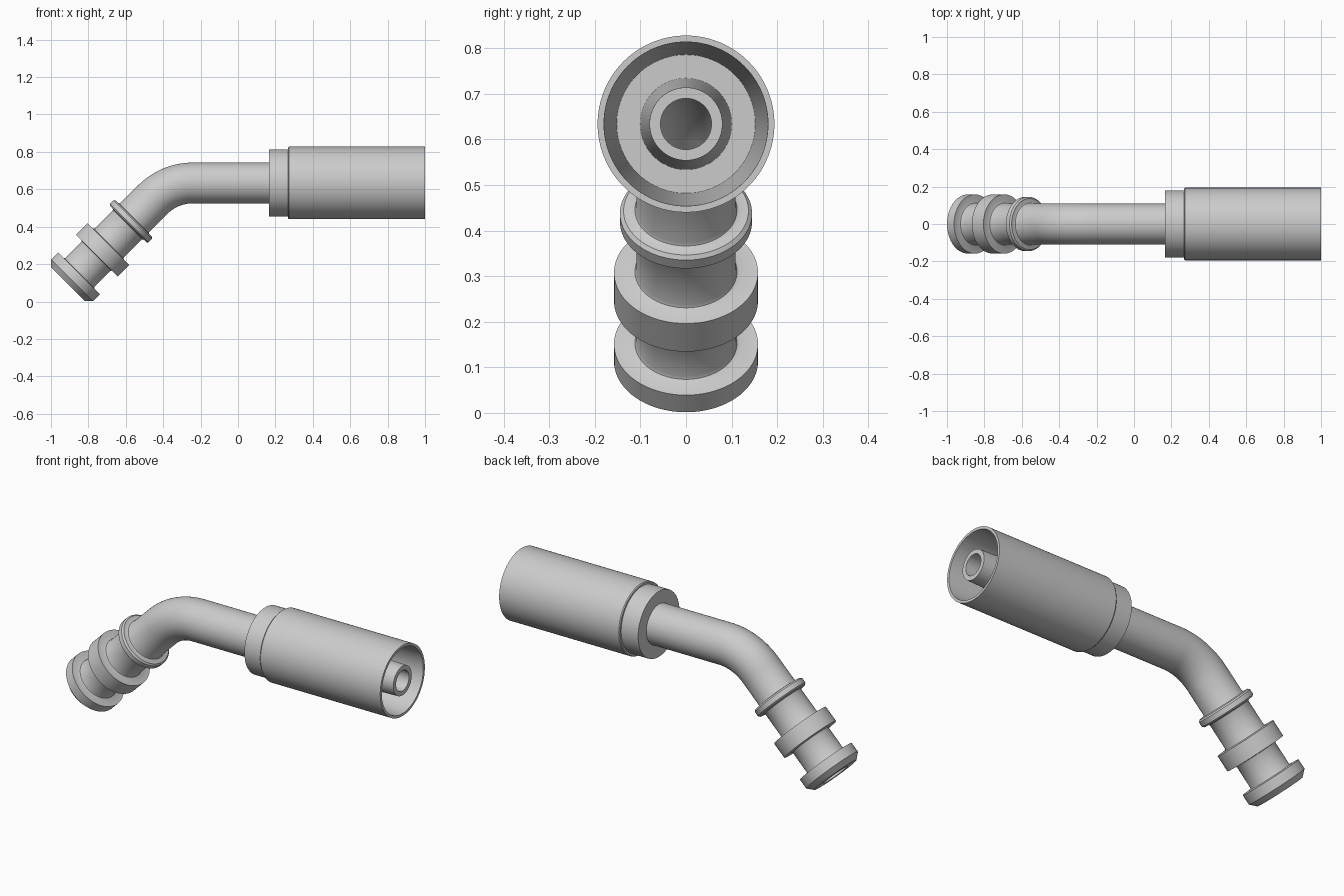
import bpy, bmesh
from math import sin, cos, pi, tan
from mathutils import Vector

if "Cube" in bpy.data.objects:
    bpy.data.objects.remove(bpy.data.objects["Cube"])

SEG = 96
AXIS_Z = 0.634                 # height of the straight run
END = Vector((-0.909, 0, 0.092))   # centre of the lower end face
BEND_X = -0.24                 # where the straight run meets the bend
ANG = pi / 4
corner_x = END.x + (AXIS_Z - END.z)
TAN = BEND_X - corner_x
R = TAN / tan(ANG / 2)
L1 = (AXIS_Z - END.z) / sin(ANG) - TAN
ARC = R * ANG


def path(s):
    """Point and travel angle at distance s along the bent centre line."""
    if s <= L1:
        return END + Vector((cos(ANG), 0, sin(ANG))) * s, ANG
    if s <= L1 + ARC:
        a = ANG - (s - L1) / R
        return Vector((BEND_X - R * sin(a), 0, AXIS_Z - R + R * cos(a))), a
    return Vector((BEND_X + s - L1 - ARC, 0, AXIS_Z)), 0.0


def at_x(x):
    return L1 + ARC + x - BEND_X


def sweep(name, profile):
    """Revolve a closed (distance, radius) profile around the centre line."""
    bm = bmesh.new()
    rings = []
    for s, r in profile:
        p, a = path(s)
        up = Vector((-sin(a), 0, cos(a)))
        rings.append([bm.verts.new(p + r * (up * cos(t) + Vector((0, sin(t), 0))))
                      for t in (2 * pi * i / SEG for i in range(SEG))])
    for k, ring in enumerate(rings):
        nxt = rings[(k + 1) % len(rings)]
        for i in range(SEG):
            j = (i + 1) % SEG
            bm.faces.new((ring[i], ring[j], nxt[j], nxt[i]))
    bmesh.ops.recalc_face_normals(bm, faces=bm.faces[:])
    me = bpy.data.meshes.new(name)
    bm.to_mesh(me)
    bm.free()
    ob = bpy.data.objects.new(name, me)
    bpy.context.collection.objects.link(ob)
    bpy.ops.object.select_all(action='DESELECT')
    ob.select_set(True)
    bpy.context.view_layer.objects.active = ob
    bpy.ops.object.shade_smooth_by_angle(angle=0.5)
    return ob


TUBE = 0.109
F = 0.01


def collar(s0, s1, r, c=0.0):
    """Ring on the tube with small root fillets and optional edge chamfer."""
    pts = [(s0 - F, TUBE), (s0 - F * 0.3, TUBE + F * 0.3), (s0, TUBE + F)]
    pts += [(s0, r - c), (s0 + c, r), (s1 - c, r), (s1, r - c)] if c else [(s0, r), (s1, r)]
    return pts + [(s1, TUBE + F), (s1 + F * 0.3, TUBE + F * 0.3), (s1 + F, TUBE)]


# Bent pipe: chamfered end flange, two rings, bend, tapered hose nipple
steps = [L1 + ARC * i / 20 for i in range(21)]
outer = [(0, 0.128), (0.03, 0.158), (0.083, 0.158), (0.083, TUBE + F),
         (0.083 + F * 0.3, TUBE + F * 0.3), (0.083 + F, TUBE)]
outer += collar(0.218, 0.305, 0.158)
outer += collar(0.455, 0.497, 0.145, 0.008)
outer += [(s, TUBE) for s in steps]
outer += [(at_x(0.28), TUBE), (at_x(0.28), 0.101), (at_x(1.0), 0.08)]
inner = [(at_x(1.0), 0.056)]
inner += [(s, 0.056 + 0.019 * (1 - i / 20)) for i, s in reversed(list(enumerate(steps)))]
inner += [(0, 0.075)]
sweep("bent_pipe", outer + inner)

# Crimp sleeve: narrow collar, wide shell, tapered open mouth
sweep("crimp_sleeve", [(at_x(x), r) for x, r in (
    (0.165, 0.105), (0.165, 0.18), (0.268, 0.18), (0.268, 0.19), (0.273, 0.194),
    (1.0, 0.194), (1.0, 0.18), (0.3, 0.152), (0.3, 0.095))])
